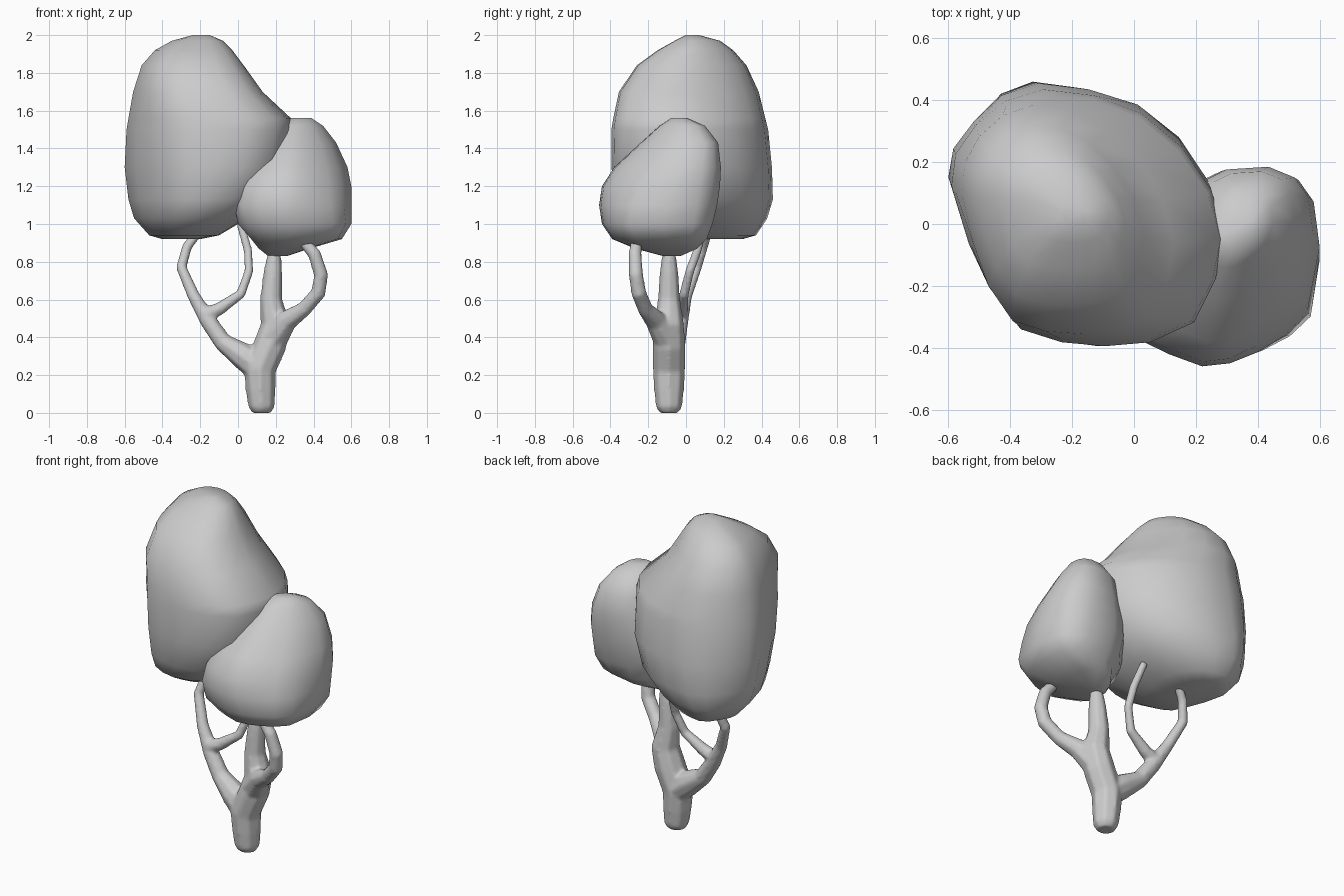
import bpy, bmesh

if "Cube" in bpy.data.objects:
    bpy.data.objects.remove(bpy.data.objects["Cube"], do_unlink=True)

# One plain grey for the whole tree
grey = bpy.data.materials.new("plain grey")
grey.use_nodes = True
grey.diffuse_color = (0.6, 0.6, 0.6, 1)
grey.node_tree.nodes["Principled BSDF"].inputs["Base Color"].default_value = (0.6, 0.6, 0.6, 1)


def unit_plan(plan):
    """Scale a plan outline to the unit square."""
    xs, ys = zip(*plan)
    return [((x - min(xs)) / (max(xs) - min(xs)), (y - min(ys)) / (max(ys) - min(ys)))
            for x, y in plan]


def crown(name, lower, upper, blend, levels):
    """Loft from a lower to an upper plan through levels of (z, x min, x max, y min, y max)."""
    lower, upper = unit_plan(lower), unit_plan(upper)
    bm = bmesh.new()
    rings = []
    for z, x0, x1, y0, y1 in levels:
        t = min(1, max(0, (z - blend[0]) / (blend[1] - blend[0])))
        plan = unit_plan([(a + (c - a) * t, b + (d - b) * t)
                          for (a, b), (c, d) in zip(lower, upper)])
        rings.append([bm.verts.new((x0 + u * (x1 - x0), y0 + v * (y1 - y0), z))
                      for u, v in plan])
    n = len(lower)
    for a, b in zip(rings, rings[1:]):
        for i in range(n):
            j = (i + 1) % n
            bm.faces.new((a[i], a[j], b[j], b[i]))
    bm.faces.new(rings[0][::-1])
    bm.faces.new(rings[-1])
    bmesh.ops.recalc_face_normals(bm, faces=bm.faces)
    for f in bm.faces:
        f.smooth = True
    mesh = bpy.data.meshes.new(name)
    bm.to_mesh(mesh)
    bm.free()
    mesh.materials.append(grey)
    obj = bpy.data.objects.new(name, mesh)
    bpy.context.collection.objects.link(obj)


# Large crown
crown("large_crown",
      [(-.6, .17), (-.53, -.03), (-.45, -.17), (-.34, -.33), (-.22, -.38), (-.1, -.4),
       (.05, -.38), (.2, -.3), (.27, -.13), (.29, .02), (.27, .17), (.18, .3),
       (.04, .4), (-.13, .44), (-.3, .46), (-.42, .42), (-.51, .33), (-.58, .25)],
      [(-.6, .12), (-.55, -.07), (-.49, -.22), (-.39, -.35), (-.25, -.39), (-.1, -.4),
       (.05, -.39), (.19, -.33), (.26, -.2), (.29, -.06), (.24, .1), (.14, .25),
       (.01, .37), (-.14, .44), (-.3, .46), (-.43, .42), (-.53, .34), (-.59, .24)],
      (1.1, 1.7),
      [(.92, -.4, -.2, 0, .3), (.94, -.47, -.1, -.15, .37), (1.03, -.55, .05, -.31, .43),
       (1.13, -.58, .17, -.37, .46), (1.3, -.6, .265, -.395, .455), (1.5, -.59, .29, -.395, .435),
       (1.56, -.58, .28, -.385, .42), (1.7, -.555, .13, -.355, .385), (1.84, -.51, .03, -.26, .32),
       (1.92, -.44, -.03, -.15, .25), (1.97, -.35, -.08, -.06, .18), (2.0, -.24, -.15, 0, .07)])

# Small crown
crown("small_crown",
      [(-.02, -.25), (.03, -.38), (.12, -.42), (.23, -.46), (.32, -.45), (.41, -.42),
       (.5, -.37), (.57, -.3), (.6, -.1), (.58, .07), (.53, .14), (.43, .18),
       (.27, .17), (.17, .13), (.06, 0), (0, -.13)],
      [(-.02, -.25), (.02, -.37), (.1, -.42), (.2, -.46), (.29, -.45), (.38, -.4),
       (.47, -.33), (.54, -.24), (.6, -.07), (.58, .07), (.53, .14), (.43, .18),
       (.27, .17), (.17, .12), (.06, -.02), (0, -.14)],
      (1.0, 1.3),
      [(.83, .16, .26, -.12, -.03), (.87, .11, .38, -.27, .06), (.92, .07, .55, -.39, .11),
       (1.0, 0, .6, -.445, .14), (1.1, -.02, .6, -.46, .165), (1.2, 0, .6, -.445, .18),
       (1.3, .05, .58, -.38, .185), (1.43, .13, .52, -.24, .17), (1.52, .2, .45, -.14, .1),
       (1.56, .28, .39, -.08, .01)])

# Trunk and branches: paths of (x, y, z, radius)
paths = [
    # trunk
    [(.125, -.09, .0, .05), (.125, -.09, .03, .07), (.12, -.09, .12, .08), (.115, -.09, .23, .087),
     (.17, -.09, .36, .088), (.2, -.09, .47, .08), (.175, -.09, .6, .06),
     (.185, -.09, .75, .05), (.195, -.09, .88, .03)],
    # left branch
    [(.2, -.11, .41, .075), (.26, -.16, .49, .058), (.35, -.215, .55, .042), (.425, -.25, .635, .041),
     (.44, -.265, .73, .039), (.405, -.27, .84, .036), (.33, -.26, .93, .03)],
    # right branch
    [(.13, -.09, .22, .08), (.03, -.075, .3, .073), (-.08, -.05, .375, .05),
     (-.16, -.03, .49, .045), (-.235, 0, .62, .034), (-.3, .055, .77, .03),
     (-.27, .09, .88, .028), (-.2, .12, .97, .025)],
    # inner fork of the right branch
    [(-.17, -.03, .52, .042), (-.1, -.025, .55, .036), (.015, -.01, .63, .027), (.058, .02, .75, .025),
     (.053, .06, .86, .024), (.01, .1, 1.01, .022)],
]
curve = bpy.data.curves.new("trunk_and_branches", "CURVE")
curve.dimensions = "3D"
curve.bevel_depth = 1
curve.bevel_resolution = 2
curve.use_fill_caps = True
for path in paths:
    spline = curve.splines.new("POLY")
    spline.points.add(len(path) - 1)
    for point, (x, y, z, r) in zip(spline.points, path):
        point.co = (x, y, z, 1)
        point.radius = r
trunk = bpy.data.objects.new("trunk_and_branches", curve)
bpy.context.collection.objects.link(trunk)
bpy.ops.object.select_all(action="DESELECT")
trunk.select_set(True)
bpy.context.view_layer.objects.active = trunk
bpy.ops.object.convert(target="MESH")

# Fuse the limbs and soften the forks
fuse = trunk.modifiers.new("fuse", "REMESH")
fuse.mode = "VOXEL"
fuse.voxel_size = .01
fuse.use_smooth_shade = True
soft = trunk.modifiers.new("soften", "SMOOTH")
soft.factor = .5
soft.iterations = 6
trunk.data.materials.clear()
trunk.data.materials.append(grey)
